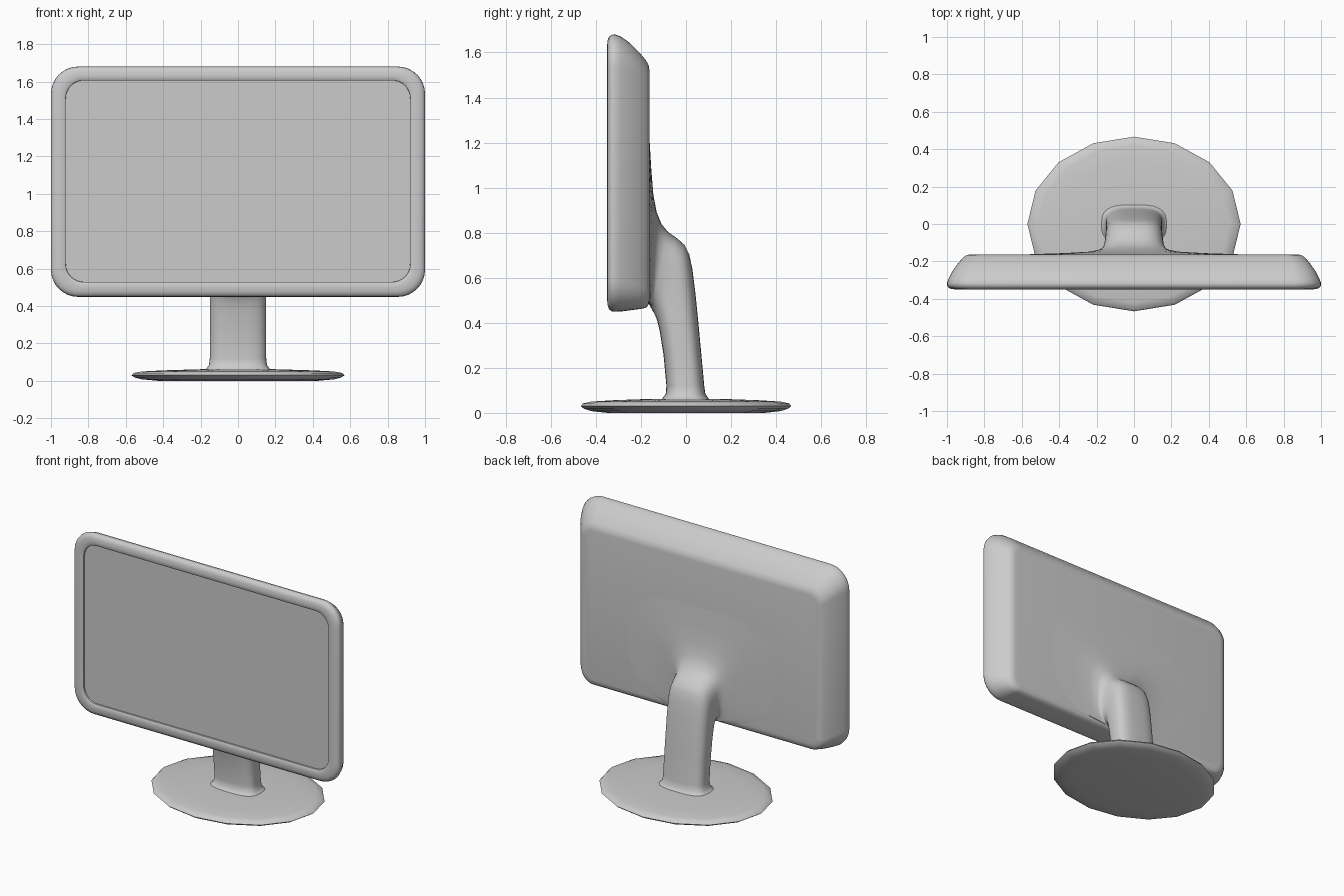
import bpy, bmesh
from math import sin, cos, pi, radians


def loft(name, rings, cap_start=True, cap_end=True, angle=40):
    """Skin a list of equal-length closed rings into a smooth object."""
    bm = bmesh.new()
    loops = [[bm.verts.new(p) for p in r] for r in rings]
    n = len(loops[0])
    for a, b in zip(loops, loops[1:]):
        for i in range(n):
            j = (i + 1) % n
            bm.faces.new((a[i], a[j], b[j], b[i]))
    if cap_start:
        bm.faces.new(loops[0][::-1])
    if cap_end:
        bm.faces.new(loops[-1])
    bmesh.ops.recalc_face_normals(bm, faces=bm.faces)
    me = bpy.data.meshes.new(name)
    bm.to_mesh(me)
    bm.free()
    ob = bpy.data.objects.new(name, me)
    bpy.context.collection.objects.link(ob)
    bpy.ops.object.select_all(action='DESELECT')
    ob.select_set(True)
    bpy.context.view_layer.objects.active = ob
    bpy.ops.object.shade_smooth_by_angle(angle=radians(angle))
    return ob


def round_rect(y, hx, z0, z1, r, seg=8):
    """Rounded rectangle in the xz plane."""
    pts = []
    corners = [(hx - r, z1 - r), (r - hx, z1 - r), (r - hx, z0 + r), (hx - r, z0 + r)]
    for q, (cx, cz) in enumerate(corners):
        for i in range(seg + 1):
            a = (q + i / seg) * pi / 2
            pts.append((cx + r * cos(a), y, cz + r * sin(a)))
    return pts


def neck_ring(front, back, w, n=3.0, seg=40):
    """Superellipse spanning a front and a back (y, z) point, half width w."""
    pts = []
    for i in range(seg):
        a = 2 * pi * i / seg
        c, s = cos(a), sin(a)
        u = abs(c) ** (2 / n) * (1 if c > 0 else -1)
        v = abs(s) ** (2 / n) * (1 if s > 0 else -1)
        t = (v + 1) / 2
        pts.append((w * u, front[0] + (back[0] - front[0]) * t,
                    front[1] + (back[1] - front[1]) * t))
    return pts


# screen casing: raised bezel, rounded rim, tapered back
casing = [
    (-0.325, 0.920, 0.530, 1.605, 0.095),
    (-0.344, 0.922, 0.528, 1.607, 0.097),
    (-0.349, 0.932, 0.518, 1.616, 0.105),
    (-0.350, 0.950, 0.500, 1.633, 0.115),
    (-0.348, 0.972, 0.478, 1.653, 0.130),
    (-0.342, 0.990, 0.460, 1.670, 0.140),
    (-0.330, 0.999, 0.451, 1.678, 0.145),
    (-0.315, 1.000, 0.449, 1.680, 0.145),
    (-0.290, 0.990, 0.450, 1.671, 0.140),
    (-0.250, 0.969, 0.455, 1.643, 0.125),
    (-0.205, 0.937, 0.461, 1.598, 0.105),
    (-0.178, 0.912, 0.466, 1.565, 0.090),
    (-0.166, 0.895, 0.480, 1.545, 0.080),
    (-0.162, 0.870, 0.505, 1.520, 0.060),
]
loft("screen_casing", [round_rect(*r) for r in casing], cap_start=False)

# display panel set slightly behind the bezel
loft("display_panel", [round_rect(y, 0.924, 0.526, 1.609, 0.097) for y in (-0.334, -0.315)])

# neck: flared foot, leaning column, rounded shoulder melting into the back
neck = [
    ((-0.125, 0.050), (0.120, 0.050), 0.195),
    ((-0.105, 0.064), (0.100, 0.064), 0.170),
    ((-0.090, 0.085), (0.086, 0.085), 0.155),
    ((-0.087, 0.120), (0.081, 0.120), 0.151),
    ((-0.100, 0.260), (0.068, 0.260), 0.151),
    ((-0.118, 0.370), (0.054, 0.410), 0.151),
    ((-0.128, 0.410), (0.042, 0.530), 0.151),
    ((-0.138, 0.435), (0.028, 0.640), 0.151),
    ((-0.145, 0.448), (0.014, 0.705), 0.152),
    ((-0.150, 0.455), (-0.006, 0.745), 0.153),
    ((-0.152, 0.460), (-0.040, 0.775), 0.156),
    ((-0.154, 0.465), (-0.080, 0.803), 0.160),
    ((-0.155, 0.465), (-0.110, 0.840), 0.168),
    ((-0.156, 0.465), (-0.130, 0.890), 0.190),
    ((-0.157, 0.468), (-0.145, 0.970), 0.250),
    ((-0.159, 0.475), (-0.154, 1.080), 0.380),
    ((-0.166, 0.485), (-0.164, 1.250), 0.650),
]
loft("neck", [neck_ring(*r) for r in neck], angle=60)

# sixteen-sided oval base plate, thin at the rim
base = [(0.75, 0.0), (0.90, 0.008), (0.97, 0.018), (1.0, 0.030), (0.98, 0.042),
        (0.90, 0.050), (0.70, 0.056), (0.35, 0.062)]
loft("base", [[(0.57 * s * cos(i * pi / 8), 0.467 * s * sin(i * pi / 8), z)
               for i in range(16)] for s, z in base], angle=70)
